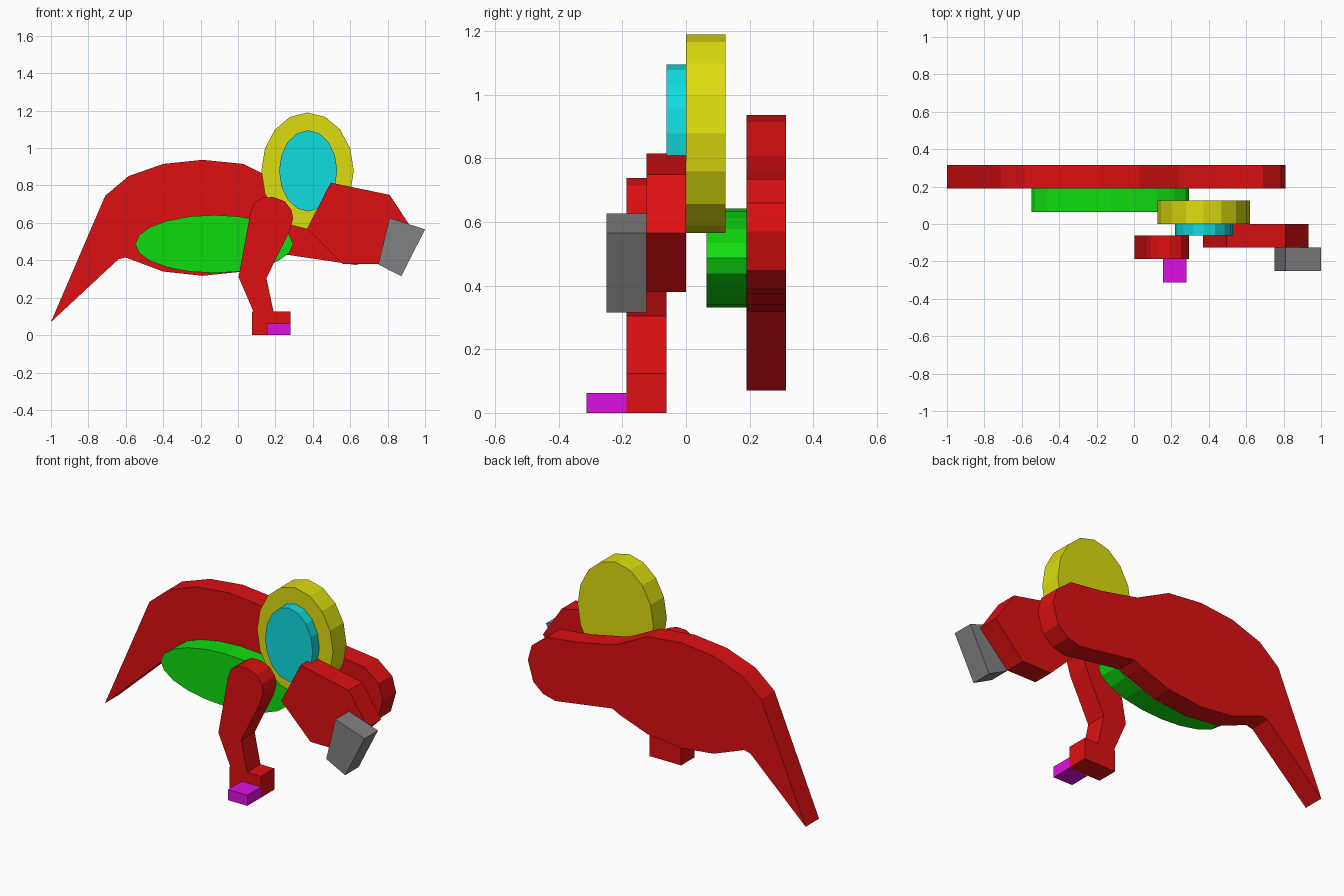
import bpy
import bmesh
import math


def material(name, rgb):
    m = bpy.data.materials.new(name)
    m.diffuse_color = (*rgb, 1.0)
    return m


RED = material("red", (0.72, 0.005, 0.006))
GREEN = material("green", (0.005, 0.72, 0.005))
YELLOW = material("yellow", (0.72, 0.72, 0.005))
CYAN = material("cyan", (0.005, 0.72, 0.75))
GREY = material("grey", (0.22, 0.22, 0.22))
MAGENTA = material("magenta", (0.72, 0.005, 0.75))


def plate(name, outline, y0, y1, mat):
    """Extrude an (x, z) outline from y0 to y1."""
    bm = bmesh.new()
    face = bm.faces.new([bm.verts.new((x, y0, z)) for x, z in outline])
    ext = bmesh.ops.extrude_face_region(bm, geom=[face])
    verts = [g for g in ext["geom"] if isinstance(g, bmesh.types.BMVert)]
    bmesh.ops.translate(bm, verts=verts, vec=(0, y1 - y0, 0))
    bmesh.ops.recalc_face_normals(bm, faces=bm.faces)
    mesh = bpy.data.meshes.new(name)
    bm.to_mesh(mesh)
    bm.free()
    mesh.materials.append(mat)
    obj = bpy.data.objects.new(name, mesh)
    bpy.context.collection.objects.link(obj)
    return obj


def ellipse(cx, cz, rx, rz, sides):
    steps = [2 * math.pi * i / sides for i in range(sides)]
    return [(cx + rx * math.cos(a), cz + rz * math.sin(a)) for a in steps]


# Body with pointed tail and rounded snout, the rearmost layer
plate("body", [
    (-1.0, 0.07), (-0.71, 0.745), (-0.585, 0.85), (-0.4, 0.915),
    (-0.19, 0.937), (0.03, 0.915), (0.24, 0.81), (0.48, 0.76),
    (0.69, 0.735), (0.785, 0.66), (0.81, 0.57), (0.775, 0.45),
    (0.71, 0.395), (0.63, 0.375), (0.26, 0.43), (0.21, 0.405),
    (0.03, 0.34), (-0.19, 0.317), (-0.4, 0.34), (-0.6, 0.415),
    (-0.64, 0.405)], 0.19, 0.315, RED)

# Belly oval
plate("belly", ellipse(-0.127, 0.487, 0.422, 0.155, 20), 0.065, 0.19, GREEN)

# Ear: outer disc and inner disc
plate("ear_outer", ellipse(0.372, 0.878, 0.247, 0.312, 16), 0.0, 0.125, YELLOW)
plate("ear_inner", ellipse(0.375, 0.878, 0.155, 0.217, 16), -0.062, 0.0, CYAN)

# Head and muzzle
plate("head", [(0.37, 0.57), (0.495, 0.815), (0.81, 0.75), (0.933, 0.565),
               (0.75, 0.38), (0.56, 0.38)], -0.125, 0.0, RED)
plate("muzzle", [(0.81, 0.627), (1.0, 0.565), (0.873, 0.315), (0.75, 0.378)],
      -0.25, -0.125, GREY)

# Bent leg with foot
plate("leg", [
    (0.075, 0.0), (0.075, 0.125), (0.083, 0.125), (0.003, 0.31),
    (0.067, 0.66), (0.09, 0.71), (0.13, 0.735), (0.19, 0.738),
    (0.25, 0.715), (0.285, 0.67), (0.295, 0.625), (0.275, 0.555),
    (0.152, 0.305), (0.19, 0.125), (0.28, 0.125), (0.28, 0.0)],
    -0.187, -0.062, RED)

# Toe block
plate("toe", [(0.155, 0.0), (0.28, 0.0), (0.28, 0.063), (0.155, 0.063)],
      -0.313, -0.187, MAGENTA)
